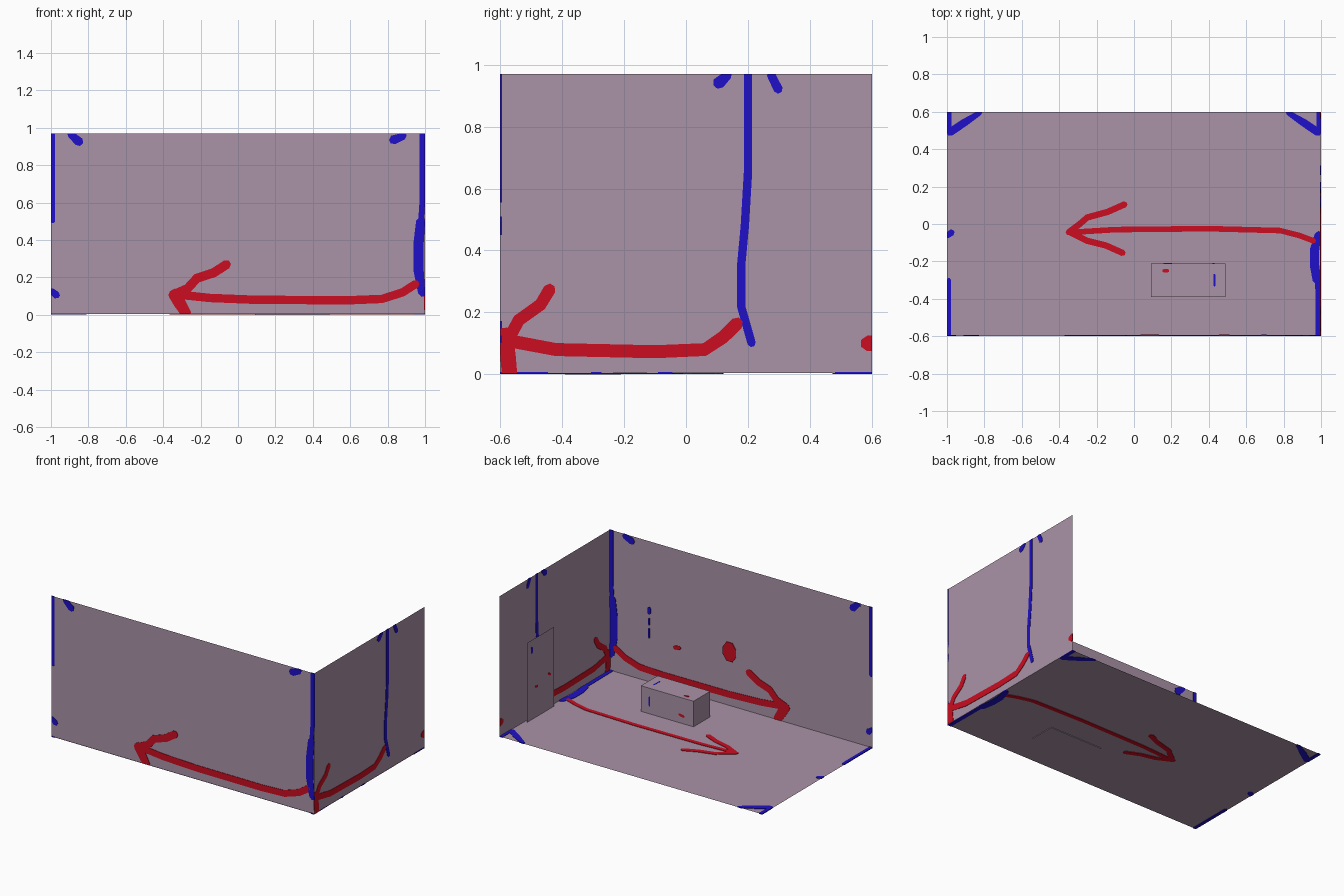
import bpy, bmesh, math
from mathutils import Vector

if "Cube" in bpy.data.objects:
    bpy.data.objects.remove(bpy.data.objects["Cube"])

H = 0.97          # wall height
F = 0.004         # floor level
T = 0.003         # half thickness of painted strokes


def material(name, rgb):
    m = bpy.data.materials.new(name)
    m.diffuse_color = (*rgb, 1)
    m.use_nodes = True
    m.node_tree.nodes["Principled BSDF"].inputs["Base Color"].default_value = m.diffuse_color
    return m


MAUVE = material("mauve", (0.402, 0.292, 0.392))
BLUE = material("blue_paint", (0.014, 0.005, 0.58))
RED = material("red_paint", (0.60, 0.004, 0.015))


def finish(bm, name, mat):
    me = bpy.data.meshes.new(name)
    bm.to_mesh(me)
    bm.free()
    me.materials.append(mat)
    ob = bpy.data.objects.new(name, me)
    bpy.context.collection.objects.link(ob)
    return ob


# Surface mappings: (u, v, height off the surface) -> point
def on_front(u, v, h): return Vector((u, -0.597 + h, v))
def on_right(u, v, h): return Vector((0.997 - h, u, v))
def on_floor(u, v, h): return Vector((u, v, F + h))


def panel(name, place, u0, u1, v0, v1, h=0.0):
    bm = bmesh.new()
    bm.faces.new([bm.verts.new(place(u, v, h))
                  for u, v in ((u0, v0), (u1, v0), (u1, v1), (u0, v1))])
    return finish(bm, name, MAUVE)


def strokes(name, mat, place, bounds, lines, h=0.0, t=T):
    """Brush strokes as thin ribbons; each line is (width, point, point, ...)."""
    u0, u1, v0, v1 = bounds
    bm = bmesh.new()
    for w, *pts in lines:
        pts = [Vector(p) for p in pts]
        a = (pts[0] - pts[1]).normalized()
        b = (pts[-1] - pts[-2]).normalized()
        # narrower extra points round off both ends
        pts = [pts[0] + a * w * 0.4] + pts + [pts[-1] + b * w * 0.4]
        rings = []
        for i, p in enumerate(pts):
            d = (pts[min(i + 1, len(pts) - 1)] - pts[max(i - 1, 0)]).normalized()
            half = w * (0.22 if i in (0, len(pts) - 1) else 0.5)
            n = Vector((-d.y, d.x)) * half
            ring = []
            for s, k in ((1, -t), (-1, -t), (-1, t), (1, t)):
                q = p + n * s
                ring.append(bm.verts.new(place(min(max(q.x, u0), u1),
                                               min(max(q.y, v0), v1), h + k)))
            rings.append(ring)
        for r, q in zip(rings, rings[1:]):
            for j in range(4):
                bm.faces.new((r[j], r[(j + 1) % 4], q[(j + 1) % 4], q[j]))
        bm.faces.new(rings[0])
        bm.faces.new(rings[-1])
    bmesh.ops.remove_doubles(bm, verts=bm.verts, dist=0.0002)
    bmesh.ops.recalc_face_normals(bm, faces=bm.faces)
    return finish(bm, name, mat)


# Floor and the two standing walls
panel("floor", on_floor, -1, 1, -0.6, 0.6)
panel("front_wall", on_front, -1, 1, F, H)
panel("right_wall", on_right, -0.6, 0.6, F, H)

# Upright panel standing just inside the right wall
panel("inner_panel", on_right, 0.04, 0.33, F, 0.55, 0.02)

# Low block on the floor, reaching just below it
bm = bmesh.new()
bmesh.ops.create_cube(bm, size=1)
for v in bm.verts:
    v.co = Vector((0.29 + v.co.x * 0.40, -0.30 + v.co.y * 0.18, 0.09 + v.co.z * 0.18))
finish(bm, "block", MAUVE)

# Paint on the front wall
FB = (-1, 1, F, H)
strokes("front_arrow", RED, on_front, FB, [
    (0.045, (0.95, 0.165), (0.88, 0.12), (0.77, 0.085), (0.6, 0.078),
     (0.1, 0.08), (-0.15, 0.09), (-0.34, 0.11)),
    (0.05, (-0.06, 0.27), (-0.13, 0.225), (-0.22, 0.195), (-0.27, 0.14), (-0.35, 0.105)),
    (0.065, (-0.34, 0.11), (-0.31, 0.06), (-0.28, 0.0))])
strokes("front_blue_marks", BLUE, on_front, FB, [
    (0.03, (0.986, 0.97), (0.985, 0.6), (0.975, 0.45)),
    (0.055, (0.98, 0.5), (0.965, 0.38), (0.965, 0.24), (0.99, 0.12)),
    (0.025, (-0.99, 0.97), (-0.99, 0.5)),
    (0.04, (-1, 0.125), (-0.97, 0.105)),
    (0.05, (-0.89, 0.97), (-0.85, 0.925)),
    (0.05, (0.83, 0.935), (0.88, 0.96))])

# Small marks only on the inner side of the front wall
a = 0.065
strokes("inner_red_marks", RED, on_front, FB, [
    (0.025, (0.50, 0.295), (0.465, 0.30)),
    (0.10, (0.084, 0.40), (0.084, 0.35))], h=0.005, t=0.002)
strokes("inner_blue_marks", BLUE, on_front, FB, [
    (0.012, (0.695, 0.31), (0.695, 0.37)),
    (0.012, (0.695, 0.40), (0.695, 0.44)),
    (0.025, (0.695, 0.48), (0.695, 0.51))], h=0.005, t=0.002)

# Paint on the right wall
RB = (-0.6, 0.6, F, H)
strokes("right_arrow", RED, on_right, RB, [
    (0.042, (0.165, 0.165), (0.12, 0.12), (0.06, 0.08), (-0.1, 0.073),
     (-0.42, 0.08), (-0.58, 0.11)),
    (0.04, (-0.44, 0.275), (-0.47, 0.225), (-0.54, 0.175), (-0.575, 0.11)),
    (0.05, (-0.585, 0.13), (-0.575, 0.06), (-0.57, 0.0)),
    (0.05, (0.585, 0.1), (0.6, 0.1))])
strokes("right_blue_marks", BLUE, on_right, RB, [
    (0.027, (0.2, 0.97), (0.2, 0.65), (0.19, 0.48), (0.178, 0.35),
     (0.178, 0.22), (0.212, 0.1)),
    (0.04, (0.13, 0.97), (0.105, 0.94)),
    (0.03, (0.275, 0.97), (0.298, 0.92))])

# Paint on the floor
GB = (-1, 1, -0.6, 0.6)
strokes("floor_arrow", RED, on_floor, GB, [
    (0.03, (0.96, -0.09), (0.88, -0.06), (0.78, -0.035), (0.4, -0.025),
     (-0.1, -0.03), (-0.34, -0.045)),
    (0.034, (-0.05, 0.105), (-0.14, 0.065), (-0.25, 0.035), (-0.29, 0.0), (-0.35, -0.045)),
    (0.034, (-0.06, -0.155), (-0.15, -0.115), (-0.25, -0.09), (-0.34, -0.045))])
strokes("floor_blue_marks", BLUE, on_floor, GB, [
    (0.05, (0.99, -0.06), (0.965, -0.14), (0.965, -0.22), (0.98, -0.3)),
    (0.027, (0.982, -0.29), (0.985, -0.6)),
    (0.025, (-0.99, -0.3), (-0.99, -0.6)),
    (0.035, (-1, -0.06), (-0.975, -0.045))]
    + [(w, *[(s * x, y) for x, y in pts]) for s in (-1, 1) for w, *pts in (
        (0.025, (0.988, 0.6), (0.988, 0.49)),
        (0.042, (0.985, 0.49), (0.91, 0.54), (0.83, 0.6)))])


# Tiny marks on the block and on the inner panel
def on_block_top(u, v, h): return Vector((u, v, 0.18 + h))
def on_block_back(u, v, h): return Vector((u, -0.21 + h, v))


ANY = (-1, 1, -1, 1)
strokes("block_top_red", RED, on_block_top, ANY,
        [(0.02, (0.16, -0.25), (0.18, -0.25))], t=0.001)
strokes("block_top_blue", BLUE, on_block_top, ANY,
        [(0.01, (0.43, -0.27), (0.43, -0.33))], t=0.001)
strokes("block_back_red", RED, on_block_back, ANY,
        [(0.018, (0.165, 0.055), (0.195, 0.06))], t=0.001)
strokes("block_back_blue", BLUE, on_block_back, ANY,
        [(0.01, (0.425, 0.06), (0.425, 0.12))], t=0.001)
strokes("panel_red", RED, on_right, ANY,
        [(0.015, (0.08, 0.24), (0.1, 0.25)), (0.015, (0.22, 0.21), (0.24, 0.215))],
        h=0.021, t=0.001)
strokes("panel_blue", BLUE, on_right, ANY,
        [(0.02, (0.28, 0.465), (0.28, 0.495))], h=0.021, t=0.001)
